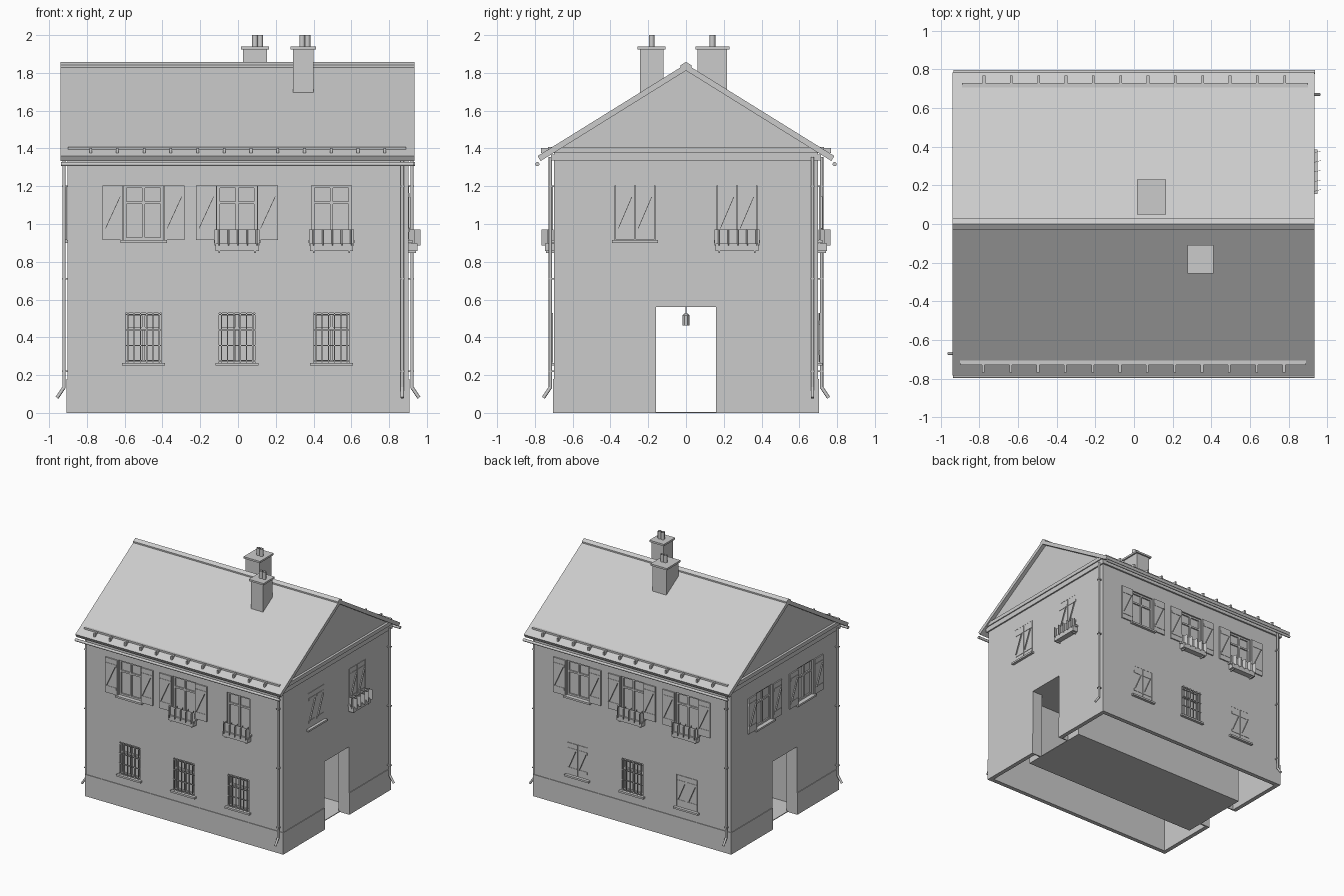
import bpy, bmesh
from math import radians, pi
from mathutils import Matrix, Vector

if "Cube" in bpy.data.objects:
    bpy.data.objects.remove(bpy.data.objects["Cube"])

HX, HY = 0.903, 0.70          # half length and half depth of the walls
I = Matrix.Identity(4)
parts = {}


def bm_of(name):
    return parts.setdefault(name, bmesh.new())


def box(name, x, y, z, M=I):
    c = Vector(((x[0] + x[1]) / 2, (y[0] + y[1]) / 2, (z[0] + z[1]) / 2))
    s = Matrix.Diagonal((abs(x[1] - x[0]), abs(y[1] - y[0]), abs(z[1] - z[0]), 1))
    bmesh.ops.create_cube(bm_of(name), size=1, matrix=M @ Matrix.Translation(c) @ s)


def tube(name, p, q, r, M=I, seg=10, caps=True):
    p, q = Vector(p), Vector(q)
    rot = (q - p).to_track_quat('Z', 'Y').to_matrix().to_4x4()
    bmesh.ops.create_cone(bm_of(name), cap_ends=caps, segments=seg, radius1=r, radius2=r,
                          depth=(q - p).length, matrix=M @ Matrix.Translation((p + q) / 2) @ rot)


def prism(name, profile, x0, x1):
    """Extrude a (y, z) profile along x."""
    bm = bm_of(name)
    f = bm.faces.new([bm.verts.new((x0, y, z)) for y, z in profile])
    g = bmesh.ops.extrude_face_region(bm, geom=[f])['geom']
    bmesh.ops.translate(bm, vec=(x1 - x0, 0, 0), verts=[v for v in g if isinstance(v, bmesh.types.BMVert)])
    bmesh.ops.recalc_face_normals(bm, faces=bm.faces)


def finish(name):
    bm = parts.pop(name)
    me = bpy.data.meshes.new(name)
    bm.to_mesh(me)
    bm.free()
    ob = bpy.data.objects.new(name, me)
    bpy.context.collection.objects.link(ob)
    return ob


# wall-local frames: x along the wall, -y outward, z up
def frame(angle, dist):
    return Matrix.Rotation(radians(angle), 4, 'Z') @ Matrix.Translation((0, -dist, 0))


F, R, B, L = frame(0, HY), frame(90, HX), frame(180, HY), frame(270, HX)
UP, LOW = (0.915, 1.205), (0.265, 0.53)

# wall, centre, height range, kind, planter
windows = [
    (F, -0.50, UP, 'open', 0), (F, -0.005, UP, 'open', 1), (F, 0.495, UP, 'plain', 1),
    (B, -0.50, UP, 'open', 0), (B, 0.0, UP, 'open', 1), (B, 0.50, UP, 'open', 1),
    (R, -0.27, UP, 'closed', 0), (R, 0.27, UP, 'closed', 1),
    (L, -0.27, UP, 'open', 0), (L, 0.27, UP, 'open', 0),
    (F, -0.50, LOW, 'bars', 0), (F, -0.005, LOW, 'bars', 0), (F, 0.495, LOW, 'bars', 0),
    (B, -0.50, LOW, 'closed', 0), (B, 0.0, LOW, 'bars', 0), (B, 0.50, LOW, 'closed', 0),
]


def shutter(M, u0, u1, z0, z1, d):
    box('shutters', (u0, u1), (-d, -d - 0.010), (z0, z1), M)
    y = (-d - 0.010, -d - 0.013)
    for z in (z0 + 0.04, z1 - 0.06):
        box('shutters', (u0 + 0.005, u1 - 0.005), y, (z, z + 0.02), M)
    # diagonal brace
    a = Vector((u0 + 0.015, 0, z0 + 0.06))
    b = Vector((u1 - 0.015, 0, z1 - 0.06))
    rot = (b - a).to_track_quat('Z', 'Y').to_matrix().to_4x4()
    T = M @ Matrix.Translation((a + b) / 2 + Vector((0, -d - 0.0115, 0))) @ rot
    h = (b - a).length / 2
    box('shutters', (-0.008, 0.008), (-0.0015, 0.0015), (-h, h), T)


for M, u, (z0, z1), kind, planter in windows:
    w = 0.095 if z0 < 0.5 else 0.105
    box('window_cutter', (u - w, u + w), (0.1, -0.1), (z0, z1), M)
    # sill, glass, frame with mullion and transom
    box('window_sills', (u - w - 0.018, u + w + 0.018), (0.02, -0.022), (z0 - 0.015, z0), M)
    box('window_glass', (u - w, u + w), (0.030, 0.024), (z0, z1), M)
    for x in (u - w, u + w - 0.014, u - 0.007):
        box('window_frames', (x, x + 0.014), (0.026, 0.012), (z0, z1), M)
    for z in (z0, z1 - 0.014, z0 + 0.66 * (z1 - z0)):
        box('window_frames', (u - w, u + w), (0.026, 0.013), (z, z + 0.014), M)
    if kind == 'open':
        for s in (-1, 1):
            a, b = sorted((u + s * (w + 0.004), u + s * (w + 0.112)))
            shutter(M, a, b, z0, z1, 0.003)
    elif kind == 'closed':
        shutter(M, u - w + 0.002, u - 0.002, z0 + 0.002, z1 - 0.002, -0.009)
        shutter(M, u + 0.002, u + w - 0.002, z0 + 0.002, z1 - 0.002, -0.009)
    elif kind == 'bars':
        for i in range(6):
            x = u - w + 0.012 + i * (2 * w - 0.024) / 5
            box('window_bars', (x - 0.003, x + 0.003), (-0.004, -0.010), (z0 + 0.003, z1), M)
        for i in range(4):
            z = z0 + 0.01 + i * (z1 - z0 - 0.02) / 3
            box('window_bars', (u - w, u + w), (-0.003, -0.008), (z - 0.003, z + 0.003), M)
    if planter:
        # tray, brackets and crossed plant cards
        box('planters', (u - 0.115, u + 0.115), (0, -0.046), (0.857, 0.898), M)
        for s in (-0.095, 0.095):
            box('planters', (u + s - 0.004, u + s + 0.004), (0, -0.04), (0.846, 0.857), M)
        box('plants', (u - 0.12, u + 0.12), (-0.030, -0.032), (0.885, 0.97), M)
        for i in range(5):
            T = M @ Matrix.Translation((u - 0.1 + i * 0.05, -0.033, 0)) @ Matrix.Rotation(0.25, 4, 'Z')
            box('plants', (-0.001, 0.001), (-0.032, 0.032), (0.885, 0.97), T)

# wall shell: gabled prism, hollowed, with window and passage openings
prism('walls', [(-HY, 0), (HY, 0), (HY, 1.385), (0, 1.82), (-HY, 1.385)], -HX, HX)
t = 0.03
prism('hollow_cutter', [(-HY + t, -0.1), (HY - t, -0.1), (HY - t, 1.36), (0, 1.775), (-HY + t, 1.36)],
      -HX + t, HX - t)
box('window_cutter', (-1.1, 1.1), (-0.16, 0.16), (-0.2, 0.56))
walls = finish('walls')
for name in ('hollow_cutter', 'window_cutter'):
    cut = finish(name)
    cut.hide_render = True
    m = walls.modifiers.new(name, 'BOOLEAN')
    m.object, m.operation, m.solver = cut, 'DIFFERENCE', 'EXACT'
    bpy.context.view_layer.objects.active = walls
    bpy.ops.object.modifier_apply(modifier=m.name)
    bpy.data.objects.remove(cut)

for M in (F, B):
    # plinth and eaves cornice on the long sides
    box('plinth', (-HX - 0.005, HX + 0.005), (0.01, -0.005), (0, 0.18), M)
    box('cornice', (-HX - 0.012, HX + 0.012), (0.01, -0.014), (1.335, 1.368), M)
    # gutter
    tube('gutters', (-0.937, -0.087, 1.317), (0.933, -0.087, 1.317), 0.011, M)
    # snow guard rail and brackets
    box('snow_guards', (-0.90, 0.89), (-0.005, -0.03), (1.39, 1.408), M)
    for i in range(12):
        x = -0.78 + i * 0.1415
        box('snow_guards', (x - 0.007, x + 0.007), (-0.025, -0.068), (1.375, 1.402), M)
for M in (R, L):
    # plinth beside the passage and gable cornice
    for a, b in ((-HY, -0.16), (0.16, HY)):
        box('plinth', (a, b), (0.01, -0.005), (0, 0.18), M)
    box('cornice', (-HY, HY), (0.01, -0.012), (1.335, 1.375), M)
    box('cornice', (-HY, HY), (0.01, -0.020), (1.375, 1.405), M)
    # passage jambs, lintel and inner end walls
    for s in (-1, 1):
        box('passage', (s * 0.16, s * 0.17), (0.005, 0.083), (0, 0.56), M)
        box('passage', (s * 0.16, s * 0.30), (0.083, 0.093), (0, 0.56), M)
    box('passage', (-0.17, 0.17), (0.005, 0.083), (0.56, 0.57), M)
for M, u in ((F, 0.87), (B, 0.87), (R, 0.67), (L, 0.67)):
    # downpipe with kicked-out foot and clamps
    tube('downpipes', (u, -0.018, 1.355), (u, -0.018, 0.13), 0.009, M)
    tube('downpipes', (u, -0.018, 0.135), (u, -0.055, 0.08), 0.009, M)
    for z in (0.22, 0.71, 1.2):
        box('downpipes', (u - 0.011, u + 0.011), (0, -0.029), (z - 0.004, z + 0.004), M)

# passage room
box('passage', (-0.82, 0.82), (-0.30, 0.30), (0, 0.006))
box('passage', (-0.82, 0.82), (-0.30, 0.30), (0.56, 0.57))
for s in (-1, 1):
    box('passage', (-0.82, 0.82), (s * 0.29, s * 0.30), (0, 0.56))

# hanging lantern
tube('lantern', (0, 0, 0.56), (0, 0, 0.52), 0.003, seg=6)
tube('lantern', (0, 0, 0.515), (0, 0, 0.463), 0.018, seg=6)
bmesh.ops.create_cone(bm_of('lantern'), cap_ends=True, segments=6, radius1=0.022, radius2=0.004,
                      depth=0.014, matrix=Matrix.Translation((0, 0, 0.522)))

# roof and ridge cap
half = [(0.785, 1.36), (0.77, 1.333)]
prism('roof', [(0, 1.847), *half, (0, 1.812), *[(-y, z) for y, z in reversed(half)]], -0.94, 0.935)
prism('ridge_cap', [(0, 1.858), (0.028, 1.841), (0.028, 1.826), (0, 1.843), (-0.028, 1.826), (-0.028, 1.841)],
      -0.94, 0.935)

# chimneys: centre, half sizes, base height
for cx, cy, hx, hy, zb, px in ((0.09, 0.14, 0.063, 0.078, 1.69, 0.104), (0.345, -0.182, 0.055, 0.062, 1.68, 0.354)):
    box('chimneys', (cx - hx, cx + hx), (cy - hy, cy + hy), (zb, 1.925))
    box('chimneys', (cx - hx - 0.012, cx + hx + 0.012), (cy - hy - 0.012, cy + hy + 0.012), (1.925, 1.94))
    for s in (-1, 1):
        tube('chimney_pots', (px + s * 0.014, cy, 1.93), (px + s * 0.014, cy, 2.0), 0.015, seg=14, caps=False)
        tube('chimney_pots', (px + s * 0.014, cy, 1.93), (px + s * 0.014, cy, 2.0), 0.012, seg=14, caps=False)

for name in list(parts):
    ob = finish(name)
    if name in ('gutters', 'downpipes', 'chimney_pots'):
        bpy.ops.object.select_all(action='DESELECT')
        ob.select_set(True)
        bpy.context.view_layer.objects.active = ob
        bpy.ops.object.shade_smooth_by_angle(angle=radians(40))
